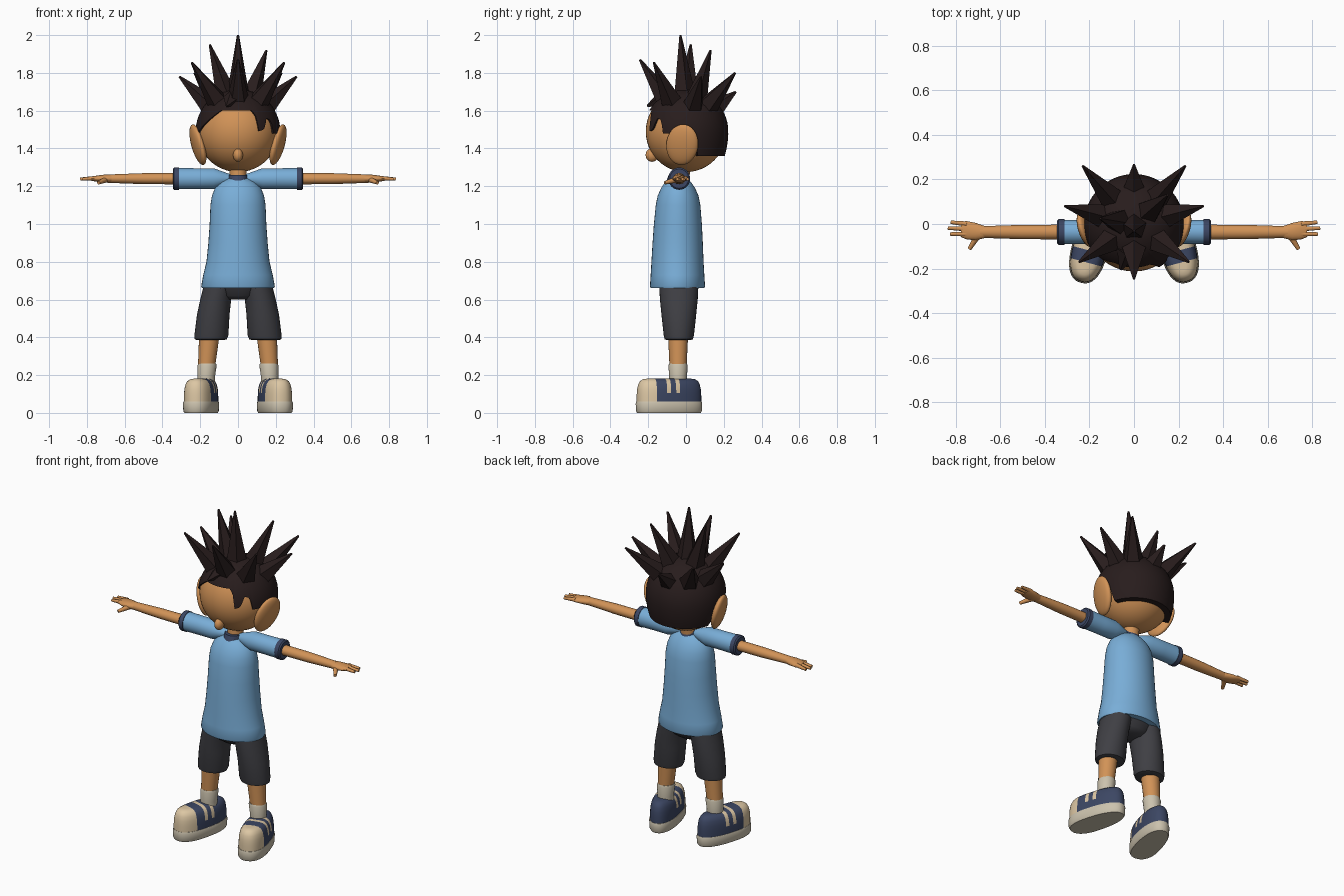
import bpy, bmesh, math
from mathutils import Vector, Matrix

if "Cube" in bpy.data.objects:
    bpy.data.objects.remove(bpy.data.objects["Cube"])

def material(name, rgb):
    m = bpy.data.materials.new(name)
    m.diffuse_color = (*rgb, 1)
    m.use_nodes = True
    m.node_tree.nodes["Principled BSDF"].inputs["Base Color"].default_value = m.diffuse_color
    return m

SKIN = material("skin", (0.64, 0.29, 0.095))
HAIR = material("dark hair", (0.021, 0.012, 0.012))
BLUE = material("shirt blue", (0.19, 0.42, 0.68))
NAVY = material("navy", (0.045, 0.062, 0.125))
GREY = material("shorts grey", (0.050, 0.050, 0.058))
CREAM = material("cream", (0.72, 0.57, 0.37))
SOCK = material("off white", (0.60, 0.54, 0.42))

def finish(name, bm, mats, angle=40):
    bmesh.ops.recalc_face_normals(bm, faces=bm.faces)
    me = bpy.data.meshes.new(name)
    bm.to_mesh(me)
    bm.free()
    for m in mats:
        me.materials.append(m)
    me.shade_smooth()
    me.set_sharp_from_angle(angle=math.radians(angle))
    ob = bpy.data.objects.new(name, me)
    bpy.context.collection.objects.link(ob)
    return ob

def skin_rings(bm, rings, cap_start=True, cap_end=True):
    rows = [[bm.verts.new(p) for p in r] for r in rings]
    n = len(rows[0])
    for a, b in zip(rows, rows[1:]):
        for i in range(n):
            j = (i + 1) % n
            bm.faces.new((a[i], a[j], b[j], b[i]))
    if cap_start:
        bm.faces.new(rows[0])
    if cap_end:
        bm.faces.new(rows[-1])

def tube(name, sections, mat, axis="z", s=1, n=32):
    """Loft of ellipses; each section is (cx, cy, cz, ra, rb)."""
    rings = []
    for cx, cy, cz, ra, rb in sections:
        ring = []
        for i in range(n):
            c, d = math.cos(2 * math.pi * i / n), math.sin(2 * math.pi * i / n)
            p = (cx + ra * c, cy + rb * d, cz) if axis == "z" else (cx, cy + ra * c, cz + rb * d)
            ring.append((s * p[0], p[1], p[2]))
        rings.append(ring)
    bm = bmesh.new()
    skin_rings(bm, rings)
    return finish(name, bm, [mat])

def rod(name, p, q, r1, r2, mat, n=8, angle=40):
    """Tapered rod from p to q."""
    p, q = Vector(p), Vector(q)
    bm = bmesh.new()
    bmesh.ops.create_cone(bm, cap_ends=True, segments=n, radius1=r1, radius2=r2, depth=(q - p).length,
                          matrix=Matrix.Translation((p + q) / 2) @ (q - p).to_track_quat("Z", "Y").to_matrix().to_4x4())
    return finish(name, bm, [mat], angle)

def ball(name, loc, radii, mat, rot=(0, 0, 0), n=32):
    bm = bmesh.new()
    bmesh.ops.create_uvsphere(bm, u_segments=n, v_segments=n // 2, radius=1)
    m = Matrix.Translation(loc)
    for ax, a in zip("ZYX", reversed(rot)):
        m = m @ Matrix.Rotation(math.radians(a), 4, ax)
    bm.transform(m @ Matrix.Diagonal((*radii, 1)))
    return finish(name, bm, [mat], 80)

# Head, nose and neck
HZ = 1.49
ball("head", (0, 0, HZ), (0.215, 0.213, 0.215), SKIN, n=48)
ball("nose", (0, -0.18, 1.365), (0.026, 0.034, 0.036), SKIN, n=20)
tube("neck", [(0, -0.03, 1.2, 0.045, 0.045), (0, -0.02, 1.33, 0.045, 0.045)], SKIN)

# Hair cap: lower edge follows a hairline given as (azimuth from front, height)
LINE = [(-180, 1.36), (-108, 1.36), (-98, 1.45), (-78, 1.46), (-28, 1.6), (22, 1.6), (27, 1.57),
        (29, 1.49), (38, 1.50), (45, 1.56), (53, 1.55), (57, 1.48), (68, 1.48), (80, 1.5),
        (98, 1.5), (108, 1.36), (180, 1.36)]

def hairline(a):
    for (a0, z0), (a1, z1) in zip(LINE, LINE[1:]):
        if a0 <= a <= a1:
            return z0 + (z1 - z0) * (a - a0) / (a1 - a0)

R, SEG, ROWS = 0.224, 120, 16
rings = []
for k in range(1, ROWS + 2):
    ring = []
    for i in range(SEG):
        a = -180 + 360 * i / SEG
        t = (hairline(a) - HZ) / R
        phi = math.acos(t) * min(k, ROWS) / ROWS
        h = math.cos(phi)
        r = R * math.sin(phi) if h > 0 else R * (1 - 0.25 * h * h)
        if k > ROWS:
            r *= 0.78
        ring.append((r * math.sin(math.radians(a)), -r * math.cos(math.radians(a)), HZ + R * h))
    rings.append(ring)
bm = bmesh.new()
skin_rings(bm, rings, True, False)
finish("hair_cap", bm, [HAIR], 50)

# Hair spikes: tip positions, bases sit on the cap
tips = [(0, -0.03, 2.0), (-0.15, 0.025, 1.95), (0.15, 0.13, 1.92), (0, -0.245, 1.87), (0, 0.265, 1.70)]
for s in (1, -1):
    tips += [(s * 0.245, -0.17, 1.855), (s * 0.31, 0.08, 1.78), (s * 0.23, 0.26, 1.80)]
for t in tips:
    t = Vector(t)
    d = (t - Vector((0, 0, 1.5))).normalized()
    rod("hair_spike", Vector((0, 0, HZ)) + d * 0.17, t, 0.066, 0.006, HAIR, n=5, angle=20)
# Short fringe tuft above the forehead
rod("hair_tuft", (-0.03, -0.12, 1.66), (-0.06, -0.205, 1.625), 0.05, 0.006, HAIR, n=5, angle=20)

# Shirt body and collar
tube("shirt", [(0, -0.045, 0.66, 0.19, 0.142), (0, -0.045, 0.67, 0.195, 0.146), (0, -0.045, 0.73, 0.184, 0.142),
               (0, -0.045, 0.80, 0.167, 0.138), (0, -0.044, 0.90, 0.157, 0.133), (0, -0.043, 1.0, 0.15, 0.127),
               (0, -0.042, 1.10, 0.146, 0.118), (0, -0.042, 1.15, 0.138, 0.108), (0, -0.042, 1.19, 0.122, 0.09),
               (0, -0.042, 1.22, 0.095, 0.07), (0, -0.042, 1.24, 0.06, 0.05)], BLUE, n=40)
tube("collar", [(0, -0.042, 1.215, 0.058, 0.066), (0, -0.04, 1.26, 0.05, 0.052)], NAVY)

# Shorts seat
tube("shorts_seat", [(0, -0.04, 0.60, 0.07, 0.06), (0, -0.04, 0.62, 0.12, 0.085), (0, -0.04, 0.68, 0.17, 0.11)], GREY)

def shoe_ring(z, k, n=48):
    """Rounded plan outline, toe toward -y, slightly narrower heel."""
    ring = []
    for i in range(n):
        a = 2 * math.pi * i / n
        c, d = math.cos(a), math.sin(a)
        x = math.copysign(abs(c) ** 0.85, c) * 0.08 * k
        y = math.copysign(abs(d) ** 0.85, d) * (0.178 - 0.08 * (1 - k))
        ring.append((x * (1 - 0.1 * d), y, z))
    return ring

for s, side in ((1, "right"), (-1, "left")):
    # Ear
    ball(side + "_ear", (s * 0.212, -0.02, 1.42), (0.03, 0.086, 0.112), SKIN, rot=(-14, s * 14, -s * 14))

    # Sleeve, cuff and arm
    AY, AZ = -0.036, 1.24
    tube(side + "_sleeve", [(0.02, AY, AZ, 0.02, 0.015), (0.08, AY, AZ, 0.04, 0.038), (0.13, AY, AZ, 0.054, 0.055),
                            (0.22, AY, AZ, 0.053, 0.055), (0.32, AY, AZ, 0.055, 0.056)], BLUE, "x", s)
    tube(side + "_cuff", [(0.312, AY, AZ, 0.058, 0.059), (0.338, AY, AZ, 0.058, 0.059),
                          (0.345, AY, AZ, 0.05, 0.051)], NAVY, "x", s)
    tube(side + "_arm", [(0.3, AY, AZ, 0.033, 0.030), (0.5, AY, AZ, 0.032, 0.029),
                         (0.69, AY, AZ, 0.026, 0.022)], SKIN, "x", s, 20)

    # Hand: palm, fingers and thumb
    tube(side + "_palm", [(0.67, AY, AZ, 0.027, 0.022), (0.71, -0.034, AZ, 0.039, 0.021), (0.75, -0.028, AZ, 0.041, 0.016),
                          (0.775, -0.024, AZ, 0.035, 0.011)], SKIN, "x", s, 20)
    for y0, y1, x1 in ((0.0, 0.008, 0.822), (-0.022, -0.018, 0.835), (-0.045, -0.045, 0.825)):
        rod(side + "_finger", (s * 0.75, y0, 1.243), (s * x1, y1, 1.238), 0.012, 0.008, SKIN, 10)
    rod(side + "_thumb", (s * 0.70, -0.05, 1.235), (s * 0.738, -0.112, 1.218), 0.016, 0.009, SKIN, 10)

    # Shorts leg, shin and sock
    tube(side + "_shorts_leg", [(0.145, -0.038, 0.385, 0.07, 0.062), (0.144, -0.038, 0.39, 0.085, 0.075),
                                (0.141, -0.038, 0.41, 0.09, 0.08), (0.131, -0.038, 0.52, 0.086, 0.092),
                                (0.118, -0.038, 0.60, 0.082, 0.1), (0.1, -0.038, 0.68, 0.08, 0.104)], GREY, s=s)
    tube(side + "_shin", [(0.167, -0.042, 0.24, 0.045, 0.045), (0.152, -0.042, 0.41, 0.054, 0.053)], SKIN, s=s, n=24)
    tube(side + "_sock", [(0.168, -0.042, 0.15, 0.048, 0.048), (0.168, -0.042, 0.19, 0.046, 0.047),
                          (0.164, -0.042, 0.25, 0.051, 0.051), (0.163, -0.042, 0.262, 0.047, 0.047)], SOCK, s=s, n=24)

    # Shoe: sole, then upper with cream toe cap and two stripes
    place = Matrix.Translation((s * 0.192, -0.09, 0)) @ Matrix.Rotation(math.radians(s * 15), 4, "Z")
    bm = bmesh.new()
    skin_rings(bm, [shoe_ring(z, k) for z, k in ((0, 0.93), (0.01, 1), (0.05, 1.02), (0.06, 0.98))])
    bm.transform(place)
    finish(side + "_sole", bm, [SOCK], 50)

    bm = bmesh.new()
    skin_rings(bm, [shoe_ring(z, k) for z, k in
                    ((0.055, 0.96), (0.09, 0.96), (0.125, 0.93), (0.15, 0.86), (0.168, 0.74), (0.178, 0.55), (0.181, 0.3))])
    bands = ((-0.03, -0.008), (0.02, 0.042))
    for y in [-0.085] + [v for b in bands for v in b]:
        bmesh.ops.bisect_plane(bm, geom=bm.verts[:] + bm.edges[:] + bm.faces[:], plane_co=(0, y, 0), plane_no=(0, 1, 0))
    bmesh.ops.bisect_plane(bm, geom=bm.verts[:] + bm.edges[:] + bm.faces[:], plane_co=(0, 0, 0.105), plane_no=(0, 0, 1))
    for f in bm.faces:
        c = f.calc_center_median()
        stripe = c.z > 0.105 and any(a < c.y < b for a, b in bands)
        f.material_index = 1 if c.y < -0.085 or stripe else 0
    bm.transform(place)
    finish(side + "_shoe_upper", bm, [NAVY, CREAM], 50)
